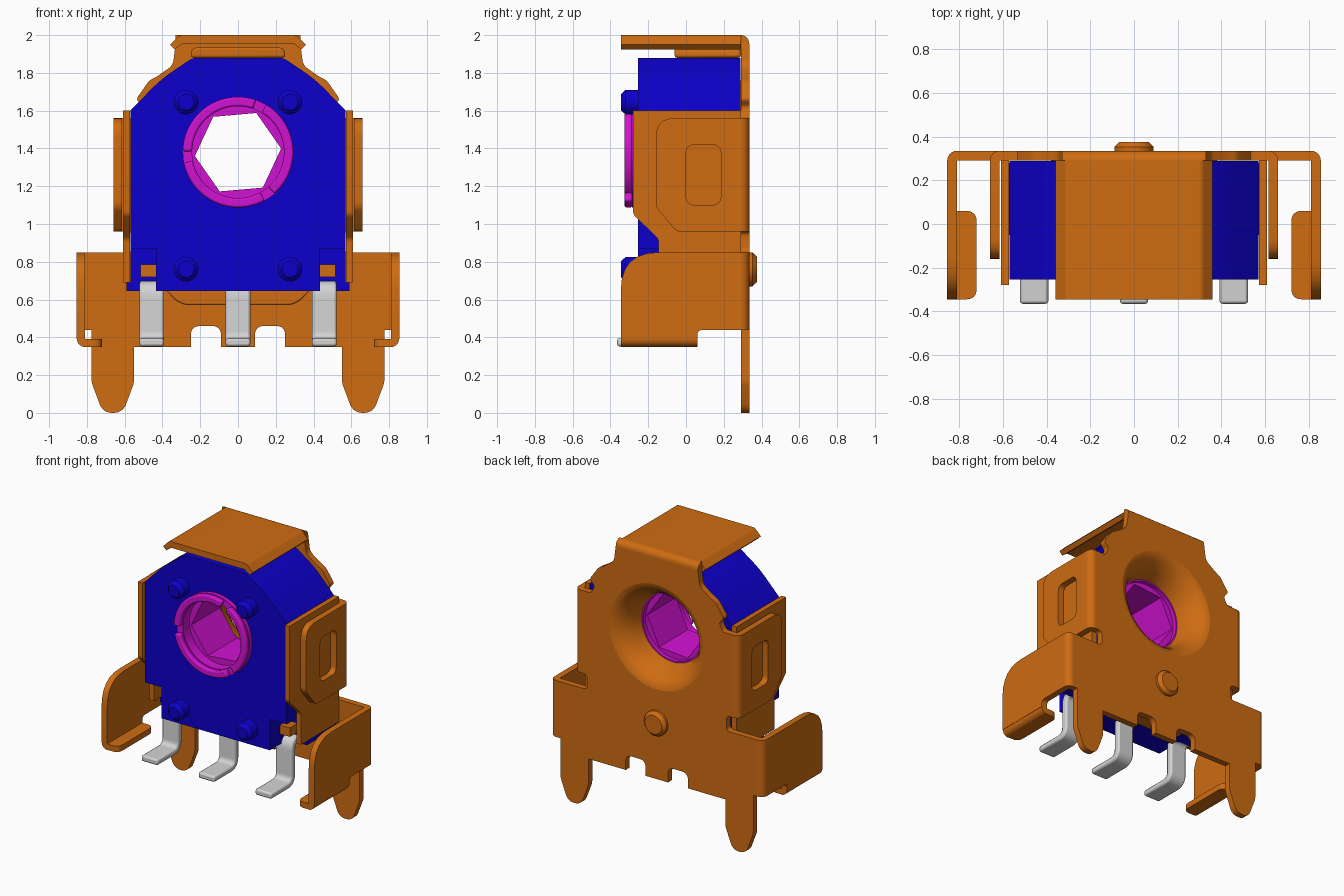
import bpy, bmesh, math
from mathutils import Vector

if "Cube" in bpy.data.objects:
    bpy.data.objects.remove(bpy.data.objects["Cube"])


def material(name, rgb):
    m = bpy.data.materials.new(name)
    m.use_nodes = True
    m.diffuse_color = (*rgb, 1)
    bsdf = next(n for n in m.node_tree.nodes if n.type == 'BSDF_PRINCIPLED')
    bsdf.inputs["Base Color"].default_value = (*rgb, 1)
    return m


ORANGE = material("orange_metal", (0.62, 0.15, 0.006))
BLUE = material("blue_plastic", (0.004, 0.0, 0.60))
MAGENTA = material("magenta_rotor", (0.65, 0.006, 0.65))
SILVER = material("silver_pin", (0.65, 0.65, 0.65))
CZ = 1.38  # height of the rotor axis


def rounded(pts):
    """Points (u, v[, cut]); a cut rounds that corner."""
    out = []
    for i, p in enumerate(pts):
        c = Vector(p[:2])
        if len(p) < 3 or p[2] == 0:
            out.append(c)
            continue
        a = c + (Vector(pts[i - 1][:2]) - c).normalized() * p[2]
        b = c + (Vector(pts[(i + 1) % len(pts)][:2]) - c).normalized() * p[2]
        for k in range(7):
            t = k / 6
            out.append(a * (1 - t) ** 2 + c * (2 * t * (1 - t)) + b * t * t)
    return out


def mirrored(half):
    return half + [(-p[0], *p[1:]) for p in reversed(half)]


def arc(r, a0, a1, n, cx=0.0, cy=CZ):
    return [(cx + r * math.cos(math.radians(a0 + (a1 - a0) * i / n)),
             cy + r * math.sin(math.radians(a0 + (a1 - a0) * i / n))) for i in range(n + 1)]


def circle(r, n=64, start=0):
    return arc(r, start, start + 360, n)[:-1]


def finish(name, bm, mat, bevel=0, mirror=False):
    bmesh.ops.recalc_face_normals(bm, faces=bm.faces)
    me = bpy.data.meshes.new(name)
    bm.to_mesh(me)
    bm.free()
    me.materials.append(mat)
    me.shade_smooth()
    me.set_sharp_from_angle(angle=math.radians(32))
    ob = bpy.data.objects.new(name, me)
    bpy.context.collection.objects.link(ob)
    if bevel:
        b = ob.modifiers.new("bevel", 'BEVEL')
        b.width, b.segments, b.limit_method = bevel, 2, 'ANGLE'
        b.angle_limit = math.radians(40)
    if mirror:
        m = ob.modifiers.new("mirror", 'MIRROR')
        m.use_mirror_merge = False
    return ob


def prism(name, mat, loops, axis, a, b, bevel=0, mirror=False):
    """Extrude an outline, with optional holes, from a to b along an axis."""
    place = {'x': lambda u, v: (a, u, v), 'y': lambda u, v: (u, a, v),
             'z': lambda u, v: (u, v, a)}[axis]
    step = Vector([(b - a) * (axis == k) for k in 'xyz'])
    bm = bmesh.new()
    rings = [[bm.verts.new(place(*p)) for p in rounded(loop)] for loop in loops]
    if len(rings) == 1:
        bm.faces.new(rings[0])
    else:
        edges = [bm.edges.new((r[i - 1], r[i])) for r in rings for i in range(len(r))]
        bmesh.ops.triangle_fill(bm, edges=edges, use_beauty=True, normal=step.normalized())
    geo = bmesh.ops.extrude_face_region(bm, geom=bm.faces[:], use_keep_orig=True)["geom"]
    bmesh.ops.translate(bm, vec=step, verts=[g for g in geo if isinstance(g, bmesh.types.BMVert)])
    return finish(name, bm, mat, bevel, mirror)


def lathe(name, mat, profile, x=0.0, z=CZ, n=64, closed=False, mirror=False):
    """Turn (radius, y) points around an axis along y."""
    bm = bmesh.new()
    rings = [[bm.verts.new((x + r * math.cos(math.tau * i / n), y, z + r * math.sin(math.tau * i / n)))
              for i in range(n)] for r, y in profile]
    pairs = list(zip(rings, rings[1:]))
    if closed:
        pairs.append((rings[-1], rings[0]))
    else:
        bm.faces.new(rings[0])
        bm.faces.new(rings[-1])
    for p, q in pairs:
        for i in range(n):
            j = (i + 1) % n
            bm.faces.new((p[i], p[j], q[j], q[i]))
    return finish(name, bm, mat, 0, mirror)


def quarter(cx, cy, a0, r=0.045):
    return [(cx, cy)] + arc(r, a0, a0 + 90, 8, cx, cy)


# Metal back plate with legs, bottom notches and a hole for the dish
plate = mirrored([
    (0.33, 1.955), (0.345, 1.84, 0.03), (0.43, 1.78, 0.02), (0.47, 1.76, 0.02), (0.54, 1.66, 0.02),
    (0.50, 1.62, 0.02), (0.53, 1.56, 0.02), (0.615, 1.56), (0.615, 0.96), (0.56, 0.96, 0.03),
    (0.56, 0.85, 0.03), (0.81, 0.85), (0.81, 0.44), (0.775, 0.44), (0.775, 0.16, 0.02),
    (0.715, 0.0, 0.05), (0.61, 0.0, 0.05), (0.55, 0.16, 0.02), (0.55, 0.35), (0.25, 0.35),
    (0.25, 0.46, 0.05), (0.09, 0.46, 0.05), (0.09, 0.35)])
prism("back_plate", ORANGE, [plate, circle(0.38)], 'y', 0.29, 0.335)
lathe("back_dish", ORANGE, [(0.38, 0.335), (0.355, 0.328), (0.325, 0.305), (0.295, 0.265), (0.27, 0.22),
                            (0.25, 0.15), (0.285, 0.15), (0.30, 0.20), (0.33, 0.255), (0.38, 0.29)], closed=True)
lathe("back_rivet", ORANGE, [(0.09, 0.29), (0.09, 0.352), (0.068, 0.375)], z=0.76, n=40)

# Top cover with turned-down sides, its rear bend and the tab beneath
cover = mirrored([(0.31, 2.0, 0.015), (0.36, 1.95), (0.335, 1.925), (0.295, 1.955)])
prism("top_cover", ORANGE, [cover], 'y', -0.345, 0.29)
prism("top_cover_bend", ORANGE, [quarter(0.29, 1.955, 0)], 'x', -0.33, 0.33)
prism("top_tab", ORANGE, [mirrored([(0.25, 1.88), (0.25, 1.935, 0.04)])], 'y', -0.06, 0.29, bevel=0.012)
prism("bottom_tab", ORANGE, [mirrored([(0.38, 0.65), (0.31, 0.57, 0.06)])], 'y', 0.05, 0.29, bevel=0.008)

# Side wings, each with a bend to the back plate and an inward lip
prism("side_wing", ORANGE, [[(-0.345, 0.39), (-0.345, 0.85, 0.2), (0.29, 0.85), (0.29, 0.44),
                             (0.06, 0.44, 0.03), (0.06, 0.39)]], 'x', 0.81, 0.855, mirror=True)
prism("wing_rear_bend", ORANGE, [quarter(0.81, 0.29, 0)], 'z', 0.44, 0.85, mirror=True)
prism("wing_lip", ORANGE, [[(0.81, -0.345), (0.72, -0.345, 0.05), (0.72, 0.06, 0.05), (0.81, 0.06)]],
      'z', 0.35, 0.392, mirror=True)
prism("wing_lip_bend", ORANGE, [quarter(0.81, 0.392, -90, 0.043)], 'y', -0.345, 0.06, mirror=True)

# Inner side flaps and slotted outer flaps
prism("inner_flap", ORANGE, [[(-0.28, 1.6), (0.29, 1.6), (0.29, 0.69), (-0.145, 0.69), (-0.145, 0.92, 0.02),
                              (-0.28, 1.05, 0.02)]], 'x', 0.572, 0.608, mirror=True)
prism("outer_flap", ORANGE, [[(-0.16, 1.56, 0.1), (0.29, 1.56), (0.29, 0.96), (-0.05, 0.96, 0.02),
                              (-0.16, 1.09, 0.03)],
                             [(0.0, 1.42, 0.05), (0.185, 1.42, 0.05), (0.185, 1.10, 0.05), (0.0, 1.10, 0.05)]],
      'x', 0.615, 0.66, mirror=True)
prism("outer_flap_bend", ORANGE, [quarter(0.615, 0.29, 0)], 'z', 0.96, 1.56, mirror=True)
prism("corner_tab", ORANGE, [[(0.432, 0.72), (0.515, 0.72), (0.515, 0.785), (0.432, 0.785)]],
      'y', -0.14, -0.04, mirror=True)

# Blue housing in three layers, with front corner recesses and a wider rear bore
shoulder = [(0.24, 1.88, 0.03), (0.41, 1.765, 0.08), (0.57, 1.60)]
full = mirrored(shoulder + [(0.57, 0.645)])
notched = mirrored(shoulder + [(0.57, 0.87), (0.435, 0.87), (0.435, 0.645)])
prism("housing_front", BLUE, [notched, circle(0.29)], 'y', -0.255, -0.05)
prism("housing_middle", BLUE, [full, circle(0.29)], 'y', -0.05, 0.15)
prism("housing_rear", BLUE, [full, circle(0.385)], 'y', 0.15, 0.288)
prism("housing_foot", BLUE, [[(0.55, 0.645), (0.59, 0.645), (0.59, 0.69), (0.55, 0.69)]],
      'y', -0.05, 0.28, mirror=True)
for level, z in (("upper", 1.645), ("lower", 0.76)):
    lathe(level + "_stud", BLUE, [(0.065, -0.25), (0.065, -0.32), (0.042, -0.345)],
          x=0.275, z=z, n=32, mirror=True)

# Magenta rotor: hexagonal core, rear collar and a split front collar
prism("rotor_core", MAGENTA, [circle(0.289), circle(0.229, 6, 5)], 'y', -0.21, 0.12)
prism("rotor_rear_collar", MAGENTA, [circle(0.289), circle(0.24)], 'y', 0.12, 0.15)
prism("rotor_front_collar", MAGENTA, [circle(0.293), circle(0.243)], 'y', -0.285, -0.21)
for i in range(3):
    a = 71 + 120 * i
    prism("collar_segment_%d" % (i + 1), MAGENTA, [arc(0.293, a, a + 108, 24) + arc(0.243, a + 108, a, 24)],
          'y', -0.325, -0.285, bevel=0.01)

# Bent terminal pins
pin = [(0.05, 0.70), (-0.13, 0.70, 0.09), (-0.13, 0.395, 0.04), (-0.365, 0.395), (-0.365, 0.352),
       (-0.08, 0.352, 0.09), (-0.08, 0.65, 0.04), (0.05, 0.65)]
for side, x in (("right", -0.457), ("middle", 0.0), ("left", 0.457)):
    prism(side + "_pin", SILVER, [pin], 'x', x - 0.065, x + 0.065, bevel=0.012)
